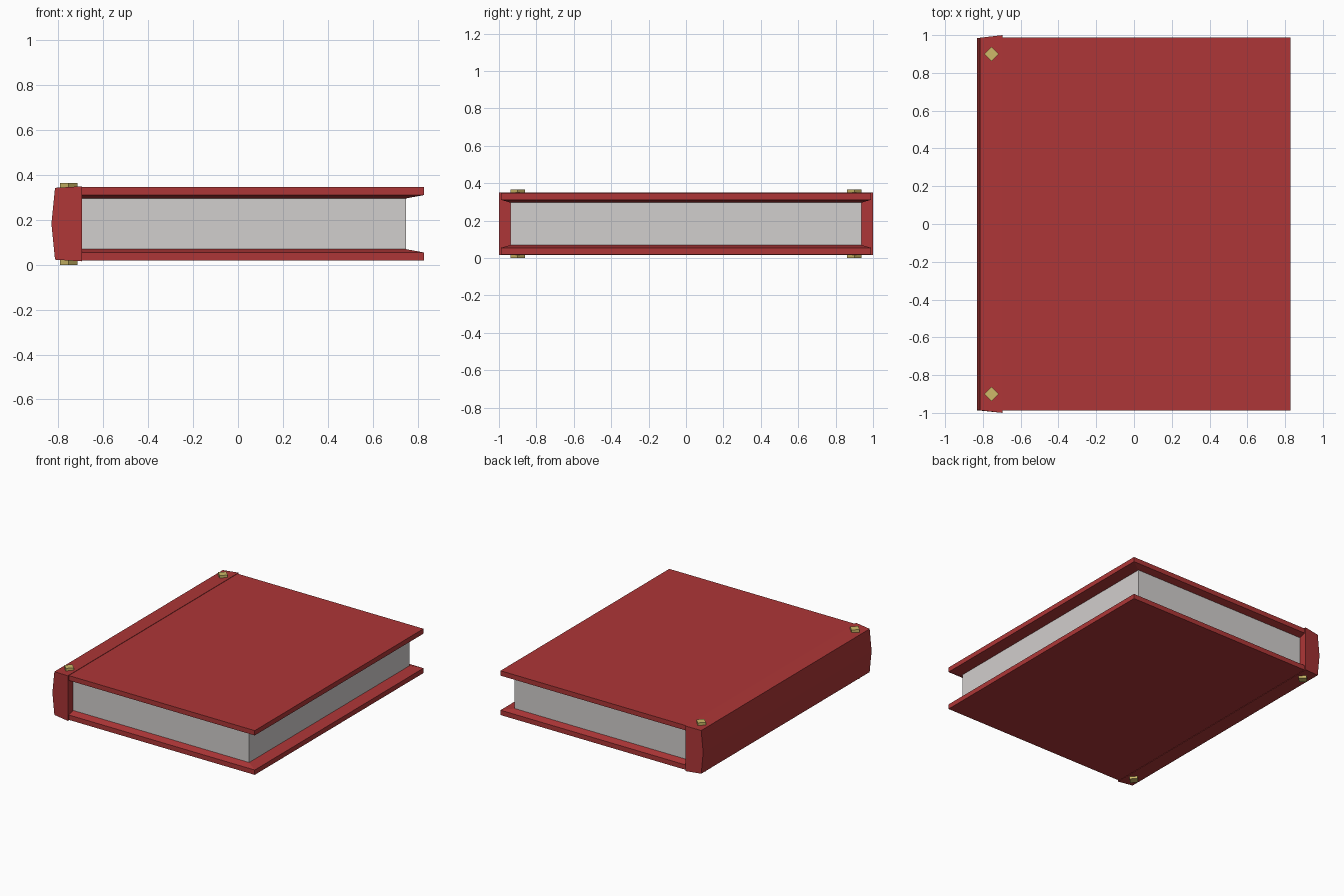
import bpy, bmesh, math

if "Cube" in bpy.data.objects:
    bpy.data.objects.remove(bpy.data.objects["Cube"])

MID = 0.1825  # mid height of the closed book


def material(name, rgb):
    m = bpy.data.materials.new(name)
    m.diffuse_color = (*rgb, 1)
    m.use_nodes = True
    m.node_tree.nodes["Principled BSDF"].inputs["Base Color"].default_value = m.diffuse_color
    return m


RED = material("red cover", (0.42, 0.037, 0.038))
PAPER = material("paper grey", (0.64, 0.62, 0.61))
BRASS = material("brass", (0.62, 0.49, 0.14))


def loft(name, rings, mat):
    """Skin a closed solid through a list of equal-length point rings."""
    bm = bmesh.new()
    vs = [[bm.verts.new(p) for p in ring] for ring in rings]
    n = len(vs[0])
    for a, b in zip(vs, vs[1:]):
        for i in range(n):
            j = (i + 1) % n
            bm.faces.new((a[i], a[j], b[j], b[i]))
    bm.faces.new(vs[0])
    bm.faces.new(vs[-1])
    bmesh.ops.recalc_face_normals(bm, faces=bm.faces)
    me = bpy.data.meshes.new(name)
    bm.to_mesh(me)
    bm.free()
    me.materials.append(mat)
    ob = bpy.data.objects.new(name, me)
    bpy.context.collection.objects.link(ob)
    return ob


def rect(x0, x1, y, z):
    return [(x0, -y, z), (x1, -y, z), (x1, y, z), (x0, y, z)]


# Page block
loft("pages", [rect(-0.72, 0.748, 0.938, 0.06), rect(-0.72, 0.748, 0.938, 0.305)], PAPER)

# Cover boards: flat outside, inside face sloping in towards the pages
for side, s in (("top", 1), ("bottom", -1)):
    loft(side + "_cover", [
        rect(-0.74, 0.829, 0.988, MID + s * 0.164),
        rect(-0.74, 0.829, 0.988, MID + s * 0.128),
        rect(-0.74, 0.748, 0.938, MID + s * 0.113),
    ], RED)

# Spine: slightly pointed back, flaring towards the covers
profile = [(-0.695, -0.167), (-0.815, -0.160), (-0.831, 0),
           (-0.815, 0.160), (-0.695, 0.167)]
loft("spine", [[(x, s * (1.0 if x > -0.7 else 0.986), MID + z) for x, z in profile]
               for s in (-1, 1)], RED)

# Diamond studs at both ends of the spine, above and below
for y, end in ((-0.9, "front"), (0.9, "back")):
    for s, side in ((1, "top"), (-1, "bottom")):
        loft(f"{end}_{side}_stud", [
            [(-0.754 + 0.039 * math.cos(a * math.pi / 2),
              y + 0.039 * math.sin(a * math.pi / 2), MID + s * h) for a in range(4)]
            for h in (0.14, 0.1825)], BRASS)
